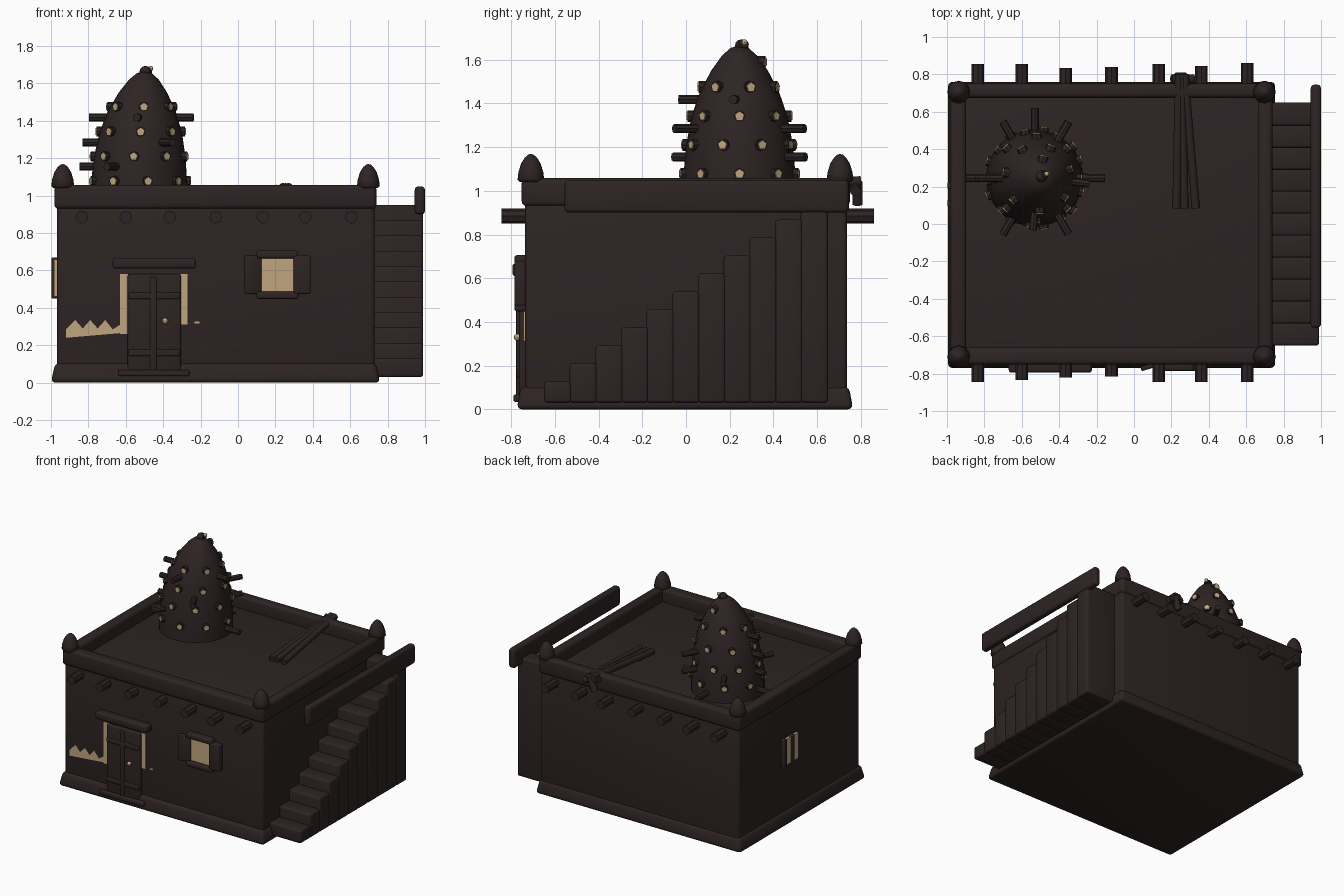
import bpy
import bmesh
import math
from mathutils import Vector

if "Cube" in bpy.data.objects:
    bpy.data.objects.remove(bpy.data.objects["Cube"], do_unlink=True)


def material(name, color):
    m = bpy.data.materials.new(name)
    m.use_nodes = True
    m.diffuse_color = (*color, 1)
    bsdf = m.node_tree.nodes["Principled BSDF"]
    bsdf.inputs["Base Color"].default_value = (*color, 1)
    bsdf.inputs["Roughness"].default_value = 0.9
    return m


DARK = material("dark brown clay", (0.027, 0.017, 0.017))
SAND = material("pale sand", (0.52, 0.38, 0.21))


def add_object(name, bm, mat, angle=40):
    bmesh.ops.recalc_face_normals(bm, faces=bm.faces)
    mesh = bpy.data.meshes.new(name)
    bm.to_mesh(mesh)
    bm.free()
    mesh.materials.append(mat)
    ob = bpy.data.objects.new(name, mesh)
    bpy.context.collection.objects.link(ob)
    bpy.ops.object.select_all(action="DESELECT")
    ob.select_set(True)
    bpy.context.view_layer.objects.active = ob
    bpy.ops.object.shade_smooth_by_angle(angle=math.radians(angle))
    return ob


def box(name, xs, ys, zs, mat=DARK, bevel=0.012, taper=1.0, turn=0.0):
    """Softened box between the given limits; taper scales the top."""
    bm = bmesh.new()
    bmesh.ops.create_cube(bm, size=1)
    size = [b - a for a, b in (xs, ys, zs)]
    for v in bm.verts:
        k = taper if v.co.z > 0 else 1
        v.co = Vector((v.co.x * size[0] * k, v.co.y * size[1] * k, v.co.z * size[2]))
    if bevel:
        bmesh.ops.bevel(bm, geom=bm.edges[:], offset=bevel, segments=3,
                        profile=0.5, affect="EDGES")
    ob = add_object(name, bm, mat)
    ob.location = [(a + b) / 2 for a, b in (xs, ys, zs)]
    ob.rotation_euler.z = turn
    return ob


def pole(name, start, end, radius, mat=DARK, sides=10):
    start, end = Vector(start), Vector(end)
    axis = end - start
    bm = bmesh.new()
    bmesh.ops.create_cone(bm, cap_ends=True, segments=sides, radius1=radius,
                          radius2=radius, depth=axis.length)
    ob = add_object(name, bm, mat)
    ob.location = (start + end) / 2
    ob.rotation_euler = axis.to_track_quat("Z", "Y").to_euler()
    return ob


def ball(name, loc, radius, mat=DARK):
    bm = bmesh.new()
    bmesh.ops.create_uvsphere(bm, u_segments=8, v_segments=6, radius=radius)
    ob = add_object(name, bm, mat)
    ob.location = loc
    return ob


def lathe(name, profile, loc, sides=24, lean=0.0):
    """Turned solid; the upper part may lean toward +x."""
    bm = bmesh.new()
    top = profile[-1][1]
    rings = []
    for r, z in profile:
        rings.append([bm.verts.new((r * math.cos(math.tau * i / sides) + lean * (z / top) ** 4,
                                    r * math.sin(math.tau * i / sides), z))
                      for i in range(sides)])
    for lo, hi in zip(rings, rings[1:]):
        for i in range(sides):
            j = (i + 1) % sides
            bm.faces.new((lo[i], lo[j], hi[j], hi[i]))
    bm.faces.new(rings[0])
    bm.faces.new(rings[-1])
    ob = add_object(name, bm, DARK, 60)
    ob.location = loc
    return ob


# House body, footing and parapet
box("house_body", (-0.967, 0.73), (-0.737, 0.737), (0.01, 0.96), bevel=0.02)
box("footing", (-1.0, 0.76), (-0.775, 0.765), (0.0, 0.105), bevel=0.025, taper=0.975)
for side, ys in (("front", (-0.752, -0.66)), ("back", (0.675, 0.75))):
    box(side + "_parapet", (-0.982, 0.74), ys, (0.93, 1.058), bevel=0.022)
for side, xs in (("right", (-0.982, -0.898)), ("left", (0.665, 0.74))):
    box(side + "_parapet", xs, (-0.752, 0.75), (0.93, 1.058), bevel=0.022)
for x in (-0.937, 0.697):
    for y in (-0.71, 0.705):
        lathe("corner_cap", [(0.05, 0), (0.061, 0.012), (0.057, 0.045), (0.045, 0.085),
                             (0.028, 0.112), (0.012, 0.126), (0.004, 0.128)], (x, y, 1.04), 12)

# Roof beams showing on front and back
for x, yf, yb in ((-0.835, -0.845, 0.855), (-0.6, -0.835, 0.855), (-0.365, -0.82, 0.835),
                  (-0.12, -0.815, 0.84), (0.133, -0.845, 0.855), (0.36, -0.845, 0.845),
                  (0.605, -0.845, 0.86)):
    pole("roof_beam", (x, yf, 0.885), (x, yb, 0.885), 0.034, DARK, 8)

# Outside stair and its rail
for i in range(11):
    y = -0.65 + i * 0.1175
    box("stair_step", (0.70, 0.99), (y, y + 0.125), (0.03, 0.13 + i * 0.082), bevel=0.015)
box("stair_rail", (0.945, 1.0), (-0.555, 0.745), (0.9, 1.05), bevel=0.02)

# Door with its pale surround, planks, lintel and threshold
box("door", (-0.59, -0.305), (-0.765, -0.72), (0.04, 0.58))
box("door_plank", (-0.47, -0.435), (-0.777, -0.75), (0.05, 0.565), bevel=0.006)
for z in (0.465, 0.16):
    box("door_brace", (-0.585, -0.31), (-0.775, -0.75), (z - 0.017, z + 0.017), bevel=0.006)
box("door_surround", (-0.63, -0.588), (-0.744, -0.73), (0.26, 0.58), SAND, 0)
box("door_surround", (-0.307, -0.27), (-0.744, -0.73), (0.31, 0.58), SAND, 0)
box("door_lintel", (-0.67, -0.225), (-0.795, -0.72), (0.61, 0.668), bevel=0.015)
box("door_threshold", (-0.64, -0.26), (-0.79, -0.72), (0.035, 0.068), bevel=0.008)
ball("door_knob", (-0.39, -0.772, 0.33), 0.016, SAND)

# Painted zigzag on the front wall
bm = bmesh.new()
outline = [(-0.92, 0.24), (-0.92, 0.285), (-0.87, 0.335), (-0.83, 0.29), (-0.79, 0.335),
           (-0.75, 0.29), (-0.71, 0.335), (-0.67, 0.285), (-0.63, 0.31), (-0.63, 0.265)]
face = bm.faces.new([bm.verts.new((x, -0.742, z)) for x, z in outline])
bmesh.ops.solidify(bm, geom=[face], thickness=0.006)
add_object("zigzag_paint", bm, SAND)
box("paint_fleck", (-0.232, -0.205), (-0.743, -0.735), (0.316, 0.328), SAND, 0)

# Front window with shutters
box("window_pane", (0.12, 0.3), (-0.752, -0.72), (0.475, 0.67), SAND, 0)
box("window_lintel", (0.1, 0.32), (-0.785, -0.72), (0.665, 0.706))
box("window_sill", (0.1, 0.325), (-0.785, -0.72), (0.448, 0.487))
box("window_shutter", (0.035, 0.125), (-0.775, -0.75), (0.475, 0.68), bevel=0.008, turn=0.3)
box("window_shutter", (0.297, 0.387), (-0.785, -0.735), (0.475, 0.68), bevel=0.008)

# Small barred window on the right wall
box("side_window_pane", (-0.985, -0.95), (0.035, 0.2), (0.46, 0.66), SAND, 0)
for y in (0.11, 0.205):
    box("side_window_bar", (-0.997, -0.95), (y - 0.017, y + 0.017), (0.45, 0.67), bevel=0.006)

# Bundle of poles leaning over the back parapet
for x0, x1 in ((0.24, 0.227), (0.255, 0.27), (0.27, 0.33)):
    pole("leaning_pole", (x0, 0.8, 1.045), (x1, 0.085, 0.98), 0.023)
pole("pole_tie", (0.2, 0.775, 1.035), (0.32, 0.775, 1.0), 0.025)
pole("pole_tie", (0.23, 0.785, 0.94), (0.27, 0.785, 1.04), 0.025)

# Beehive tower on the roof
PROFILE = [(0.26, 0.93), (0.257, 1.06), (0.246, 1.2), (0.22, 1.34), (0.182, 1.45),
           (0.13, 1.55), (0.08, 1.62), (0.04, 1.655), (0.01, 1.662)]
CX, CY = -0.535, 0.245
lathe("beehive_tower", PROFILE, (CX, CY, 0), 32, 0.035)


def on_tower(angle, radius, z):
    a = math.radians(angle)
    lean = 0.035 * (z / 1.66) ** 4
    return (CX + lean + radius * math.cos(a), CY + radius * math.sin(a), z)


def tower_radius(z):
    for (r0, z0), (r1, z1) in zip(PROFILE, PROFILE[1:]):
        if z0 <= z <= z1:
            return r0 + (r1 - r0) * (z - z0) / (z1 - z0)


# Wooden pegs in rings
for z, angles, reach in ((1.02, (0, 90, 180), 0.375), (1.155, (-120, 60, 120), 0.35),
                         (1.155, (180,), 0.32), (1.285, (-60, 60), 0.345),
                         (1.285, (180,), 0.31), (1.418, (-95, -6, 180), 0.28)):
    for a in angles:
        pole("tower_peg", on_tower(a, 0.1, z), on_tower(a, reach, z), 0.021, DARK, 8)

# Pale five-sided studs set in dark collars
for z, count, phase in ((1.078, 9, 0), (1.21, 9, -97), (1.342, 8, 0), (1.475, 7, -87), (1.59, 1, 80)):
    for i in range(count):
        a = phase + i * 360 / count
        r = tower_radius(z)
        pole("stud_collar", on_tower(a, r - 0.03, z), on_tower(a, r + 0.018, z), 0.027, DARK, 8)
        pole("tower_stud", on_tower(a, r - 0.03, z), on_tower(a, r + 0.023, z), 0.021, SAND, 5)

# Curled tip
pole("tower_tip", (-0.515, 0.25, 1.64), (-0.475, 0.265, 1.675), 0.024)
ball("tip_knob", (-0.495, 0.255, 1.662), 0.032)
ball("tip_stud", (-0.467, 0.268, 1.68), 0.014, SAND)
